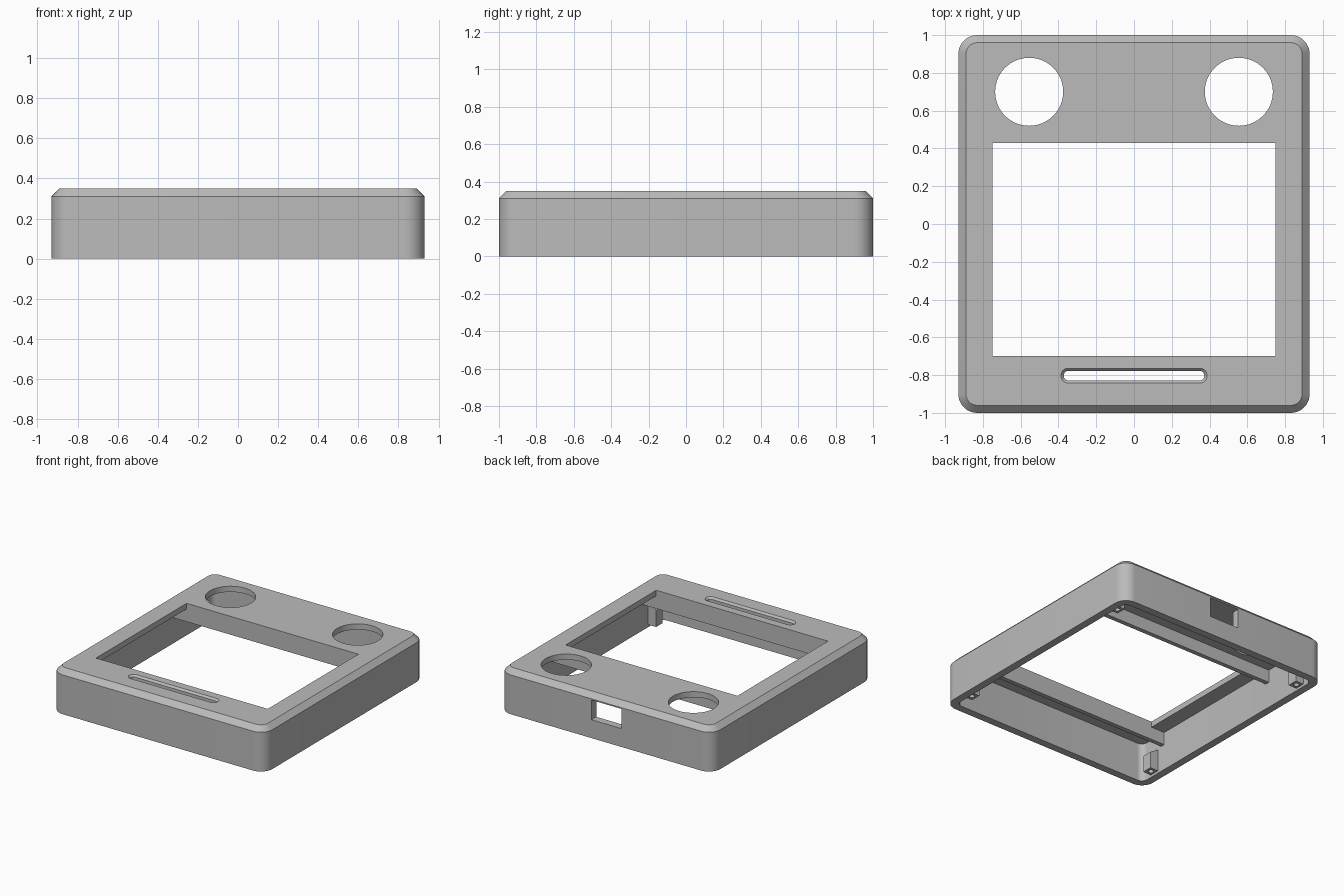
import bpy, bmesh, math

old = bpy.data.objects.get("Cube")
if old:
    bpy.data.objects.remove(old, do_unlink=True)

grey = bpy.data.materials.new("plain grey")
grey.use_nodes = True
GREY = (0.5, 0.5, 0.5, 1)
grey.diffuse_color = GREY
grey.node_tree.nodes["Principled BSDF"].inputs["Base Color"].default_value = GREY

HX, HY, TOP = 0.93, 1.0, 0.35    # half width, half depth, height
WALL, CEIL = 0.06, 0.305         # wall thickness, underside of the top plate


def make_object(name, bm):
    bmesh.ops.recalc_face_normals(bm, faces=bm.faces[:])
    mesh = bpy.data.meshes.new(name)
    bm.to_mesh(mesh)
    bm.free()
    mesh.materials.append(grey)
    ob = bpy.data.objects.new(name, mesh)
    bpy.context.collection.objects.link(ob)
    return ob


def ring(hx, hy, r, z, cx, cy, steps):
    """Outline of a rounded rectangle."""
    pts = []
    for i, (sx, sy) in enumerate([(1, 1), (-1, 1), (-1, -1), (1, -1)]):
        for k in range(steps + 1):
            a = math.pi / 2 * (i + k / steps)
            pts.append((cx + sx * (hx - r) + r * math.cos(a),
                        cy + sy * (hy - r) + r * math.sin(a), z))
    return pts


def loft(name, sections, cx=0, cy=0, steps=10):
    """Solid through stacked rounded rectangles (hx, hy, radius, z)."""
    bm = bmesh.new()
    rings = [[bm.verts.new(p) for p in ring(*s, cx, cy, steps)] for s in sections]
    for a, b in zip(rings, rings[1:]):
        for i in range(len(a)):
            j = (i + 1) % len(a)
            bm.faces.new((a[i], a[j], b[j], b[i]))
    bm.faces.new(rings[0][::-1])
    bm.faces.new(rings[-1])
    return make_object(name, bm)


def box(name, x0, x1, y0, y1, z0, z1):
    bm = bmesh.new()
    bmesh.ops.create_cube(bm, size=1)
    for v in bm.verts:
        v.co = (x1 if v.co.x > 0 else x0, y1 if v.co.y > 0 else y0,
                z1 if v.co.z > 0 else z0)
    return make_object(name, bm)


def cylinder(name, x, y, r, z0, z1, sides):
    bm = bmesh.new()
    bmesh.ops.create_cone(bm, cap_ends=True, segments=sides, radius1=r,
                          radius2=r, depth=z1 - z0)
    bmesh.ops.translate(bm, verts=bm.verts, vec=(x, y, (z0 + z1) / 2))
    return make_object(name, bm)


def cut(target, cutter):
    cutter.hide_render = True
    mod = target.modifiers.new("cut", "BOOLEAN")
    mod.operation, mod.solver, mod.object = "DIFFERENCE", "EXACT", cutter
    bpy.ops.object.select_all(action="DESELECT")
    bpy.context.view_layer.objects.active = target
    target.select_set(True)
    bpy.ops.object.modifier_apply(modifier=mod.name)
    bpy.data.objects.remove(cutter, do_unlink=True)


# Hollow case with chamfered top rim
case = loft("case", [(HX, HY, 0.1, 0), (HX, HY, 0.1, 0.31),
                     (HX - 0.04, HY - 0.04, 0.06, TOP)])
ix, iy = HX - WALL, HY - WALL
cut(case, loft("cavity", [(ix, iy, 0.05, -0.1), (ix, iy, 0.05, CEIL)]))

# Screen window, round openings, rear port
cut(case, box("window_cutter", -0.75, 0.75, -0.70, 0.43, 0.25, 0.5))
for side in (-1, 1):
    cut(case, cylinder("round_cutter", side * 0.555, 0.70, 0.18, 0.25, 0.5, 64))
cut(case, box("port_cutter", -0.135, 0.125, 0.85, 1.1, 0.145, 0.3))

# Long front slot with bevelled lip
cut(case, loft("slot_cutter", [(0.372, 0.025, 0.024, 0.25), (0.372, 0.025, 0.024, 0.335),
                               (0.387, 0.039, 0.038, TOP), (0.387, 0.039, 0.038, 0.4)],
               cy=-0.803))

bpy.ops.object.select_all(action="DESELECT")
bpy.context.view_layer.objects.active = case
case.select_set(True)
bpy.ops.object.shade_smooth_by_angle(angle=math.radians(25))

# Stiffening rails under the top plate, along the window edges
box("back_rail", -ix, ix, 0.43, 0.465, 0.205, CEIL + 0.001)
box("front_rail", -ix, ix, -0.735, -0.70, 0.205, CEIL + 0.001)

# Screw posts on the side walls, each with a sloped top and a blind hole
for sx, xname in ((-1, "right"), (1, "left")):
    for sy, yname in ((-1, "front"), (1, "back")):
        xs = sorted((sx * 0.80, sx * (ix + 0.01)))
        post = box(f"{yname}_{xname}_post", *xs, sy * 0.81 - 0.04, sy * 0.81 + 0.04,
                   0.02, 0.2)
        for v in post.data.vertices:
            if v.co.z > 0.1 and abs(v.co.x) < 0.85:
                v.co.z = 0.15
        cut(post, cylinder("screw_cutter", sx * 0.837, sy * 0.81, 0.02, -0.02, 0.12, 16))
